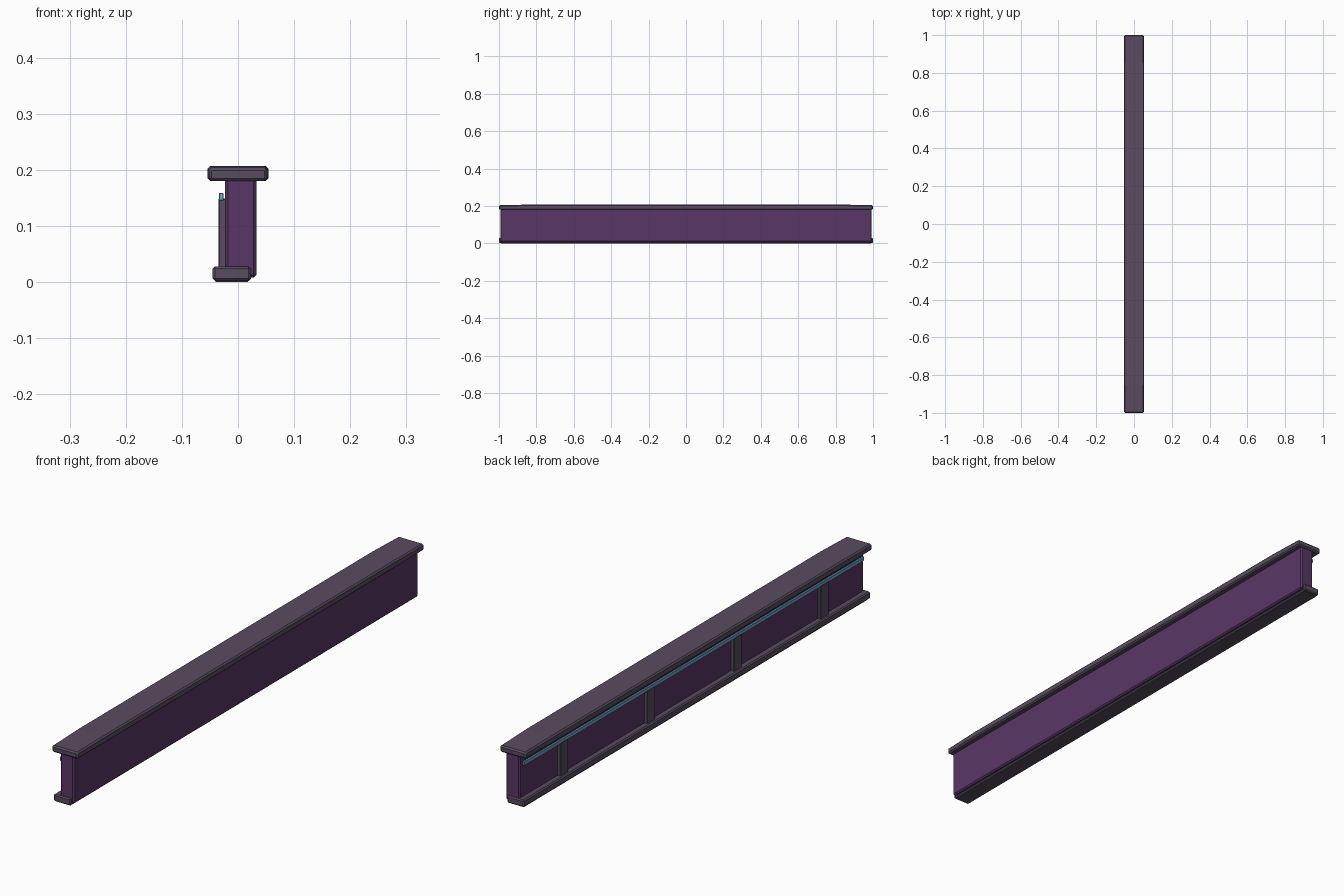
import bpy
import bmesh
from mathutils import Vector

cube = bpy.data.objects.get("Cube")
if cube:
    bpy.data.objects.remove(cube, do_unlink=True)


def make_material(name, rgb):
    mat = bpy.data.materials.new(name)
    mat.use_nodes = True
    color = (*rgb, 1)
    mat.diffuse_color = color
    mat.node_tree.nodes["Principled BSDF"].inputs["Base Color"].default_value = color
    return mat


METAL = make_material("dusky metal", (0.10, 0.072, 0.117))
PURPLE = make_material("deep purple", (0.10, 0.037, 0.132))
BLUE = make_material("light blue", (0.15, 0.38, 0.56))


def box(name, x, y, z, mat, bevel=0.0, swell=None):
    """Box between the given (low, high) limits, with bevelled edges.
    swell = (y limit, factor) narrows the ends beyond that limit."""
    bm = bmesh.new()
    bmesh.ops.create_cube(bm, size=1)
    for v in bm.verts:
        v.co = Vector([lo + (c + 0.5) * (hi - lo)
                       for c, (lo, hi) in zip(v.co, (x, y, z))])
    if swell:
        limit, factor = swell
        for side in (-limit, limit):
            bmesh.ops.bisect_plane(bm, geom=bm.verts[:] + bm.edges[:] + bm.faces[:],
                                   plane_co=(0, side, 0), plane_no=(0, 1, 0))
        for v in bm.verts:
            if abs(v.co.y) > limit + 0.01:
                v.co.x *= factor
                if v.co.z > sum(z) / 2:
                    v.co.z -= 0.003
    mesh = bpy.data.meshes.new(name)
    bm.to_mesh(mesh)
    bm.free()
    mesh.materials.append(mat)
    obj = bpy.data.objects.new(name, mesh)
    bpy.context.collection.objects.link(obj)
    if bevel:
        mod = obj.modifiers.new("Bevel", "BEVEL")
        mod.width = bevel
        mod.segments = 1
        mod.limit_method = "ANGLE"
    return obj


# Wall between the two rails
box("wall_panel", (-0.023, 0.033), (-0.993, 0.993), (0.008, 0.185), PURPLE, 0.005)

# Handrail cap and foot rail
box("top_rail", (-0.054, 0.054), (-1, 1), (0.18, 0.207), METAL, 0.005, (0.85, 0.96))
box("foot_rail", (-0.045, 0.023), (-1, 1), (0.002, 0.028), METAL, 0.004)
box("foot_pad", (-0.040, 0.018), (-0.99, 0.99), (0, 0.01), METAL)

# Upright ribs on one side
for i in range(4):
    y = -0.75 + 0.5 * i
    box(f"rib_{i + 1}", (-0.035, -0.02), (y - 0.023, y + 0.023),
        (0.025, 0.149), METAL, 0.002)

# Light strip running along the tops of the ribs
box("light_strip", (-0.034, -0.026), (-0.98, 0.98), (0.145, 0.159), BLUE, 0.001)
